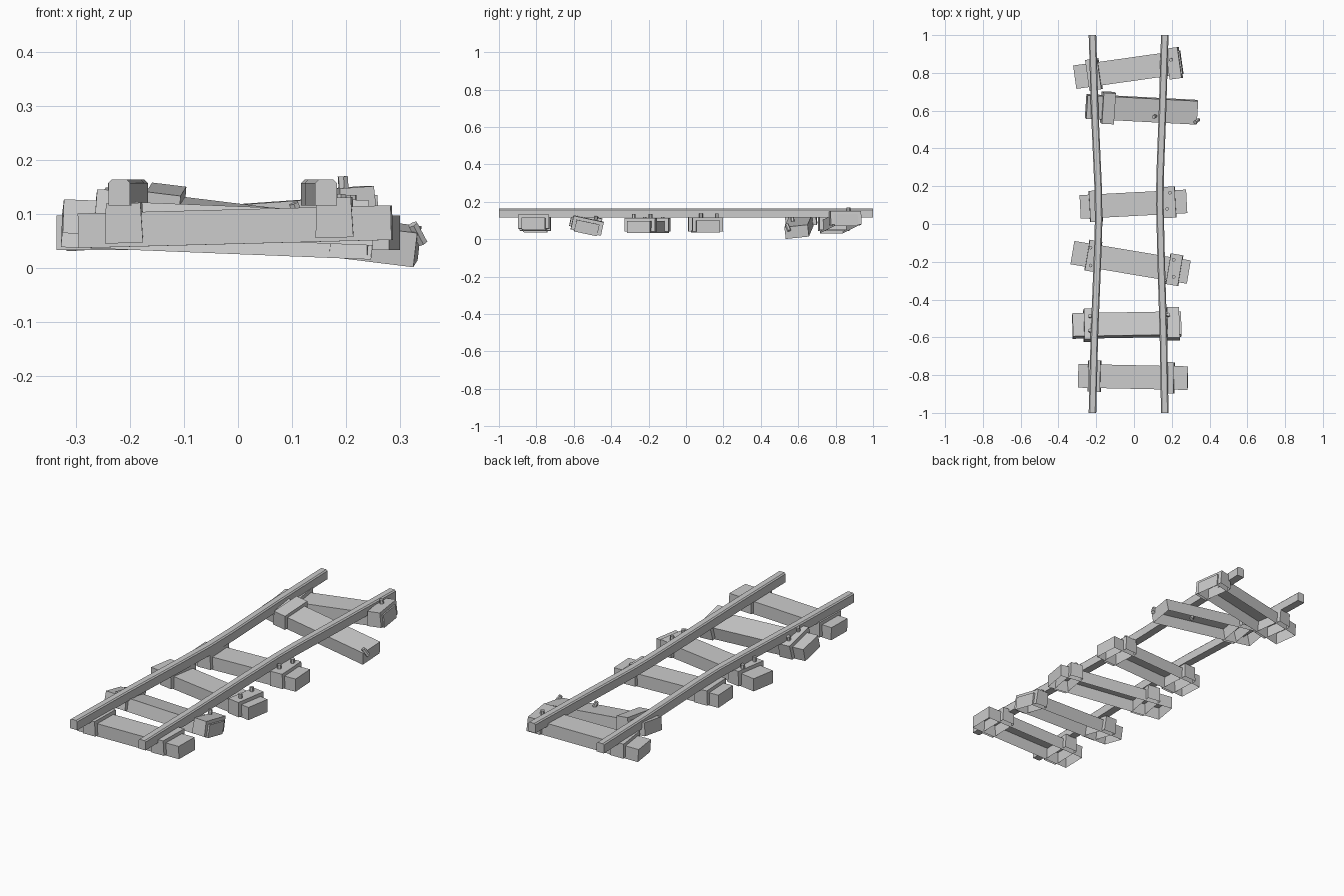
import bpy, bmesh
from math import radians
from mathutils import Matrix, Vector, Euler

if "Cube" in bpy.data.objects:
    bpy.data.objects.remove(bpy.data.objects["Cube"])


def finish(name, bm):
    mesh = bpy.data.meshes.new(name)
    bmesh.ops.recalc_face_normals(bm, faces=bm.faces)
    bm.to_mesh(mesh)
    bm.free()
    ob = bpy.data.objects.new(name, mesh)
    bpy.context.collection.objects.link(ob)
    return ob


def open_box(name, size, loc, mat, chamfer=0.0):
    """Box with no underside."""
    bm = bmesh.new()
    bmesh.ops.create_cube(bm, size=1)
    bmesh.ops.scale(bm, vec=size, verts=bm.verts)
    bm.normal_update()
    bmesh.ops.delete(bm, geom=[f for f in bm.faces if f.normal.z < -0.9], context='FACES')
    if chamfer:
        top = [e for e in bm.edges if all(v.co.z > 0 for v in e.verts)
               and abs(e.verts[0].co.x - e.verts[1].co.x) < 0.001]
        bmesh.ops.translate(bm, vec=(0, 0, 0), verts=bm.verts)
        for e in top:
            for v in e.verts:
                v.co.x -= chamfer * (1 if v.co.x > 0 else -1)
    bm.transform(mat @ Matrix.Translation(loc))
    return finish(name, bm)


def bolt(name, loc, mat, length=0.03, radius=0.010):
    bm = bmesh.new()
    bmesh.ops.create_cone(bm, cap_ends=True, segments=6, radius1=radius,
                          radius2=radius, depth=length)
    bm.transform(mat @ Matrix.Translation(loc))
    return finish(name, bm)


# Rails: chamfered profile swept along a slightly bent path
PROFILE = [(-0.02, 0.115), (0.02, 0.115), (0.02, 0.157),
           (0.014, 0.163), (-0.014, 0.163), (-0.02, 0.157)]


def rail(name, path):
    bm = bmesh.new()
    rings = [[bm.verts.new((x + px, y, z)) for px, z in PROFILE] for y, x in path]
    n = len(PROFILE)
    for a, b in zip(rings, rings[1:]):
        for i in range(n):
            bm.faces.new((a[i], a[(i + 1) % n], b[(i + 1) % n], b[i]))
    bm.faces.new(rings[0])
    bm.faces.new(rings[-1])
    return finish(name, bm)


rail("left_rail", [(-1, -.22), (-.6, -.21), (-.2, -.194), (.02, -.187),
                   (.2, -.19), (.6, -.208), (1, -.22)])
rail("right_rail", [(-1, .163), (-.6, .156), (-.2, .144), (.1, .137),
                    (.25, .138), (.6, .151), (1, .163)])

# Sleepers: centre, length, (roll, pitch, yaw), bracket local x, bolt world xy
SLEEPERS = [
    ((-.03, .817, .083), .57, (0, -4, 8), [-.185, .245], [(.2, .87)]),
    ((.04, .607, .075), .59, (6, 7, -3), [-.18], []),
    ((-.003, .105, .067), .565, (0, 0, 3), [-.2, .19],
     [(.175, .08), (.19, .165)]),
    ((-.018, -.203, .065), .625, (0, 0, -9.5), [-.2, .235],
     [(-.23, -.125), (-.23, -.22), (.21, -.19), (.21, -.28)]),
    ((-.038, -.535, .071), .575, (-12, 2.3, 1), [-.195, .245],
     [(-.235, -.50), (-.235, -.58), (.18, -.49)]),
    ((-.005, -.81, .076), .58, (0, -1.5, -1.2), [-.205, .185], []),
]
for i, (c, length, rot, brackets, bolts) in enumerate(SLEEPERS, 1):
    mat = Matrix.Translation(c) @ Euler([radians(a) for a in rot]).to_matrix().to_4x4()
    open_box(f"sleeper_{i}", (length, .125, .064), (0, 0, 0), mat)
    # Saddle brackets that hold the rails
    for j, bx in enumerate(brackets):
        open_box(f"bracket_{i}_{j}", (.07, .165, .074), (bx, 0, .012), mat, .003)
    for j, (x, y) in enumerate(bolts):
        p = mat.inverted() @ Vector((x, y, c[2]))
        bolt(f"bolt_{i}_{j}", (p.x, p.y, .055), mat)

# Bent bolts left in the fallen sleeper
for k, (loc, rot) in enumerate([((.11, .57, .10), (10, -20, 0)),
                                ((.333, .545, .063), (20, -28, 0))]):
    m = Matrix.Translation(loc) @ Euler([radians(a) for a in rot]).to_matrix().to_4x4()
    bolt(f"loose_bolt_{k}", (0, 0, 0), m, .042, .010)
